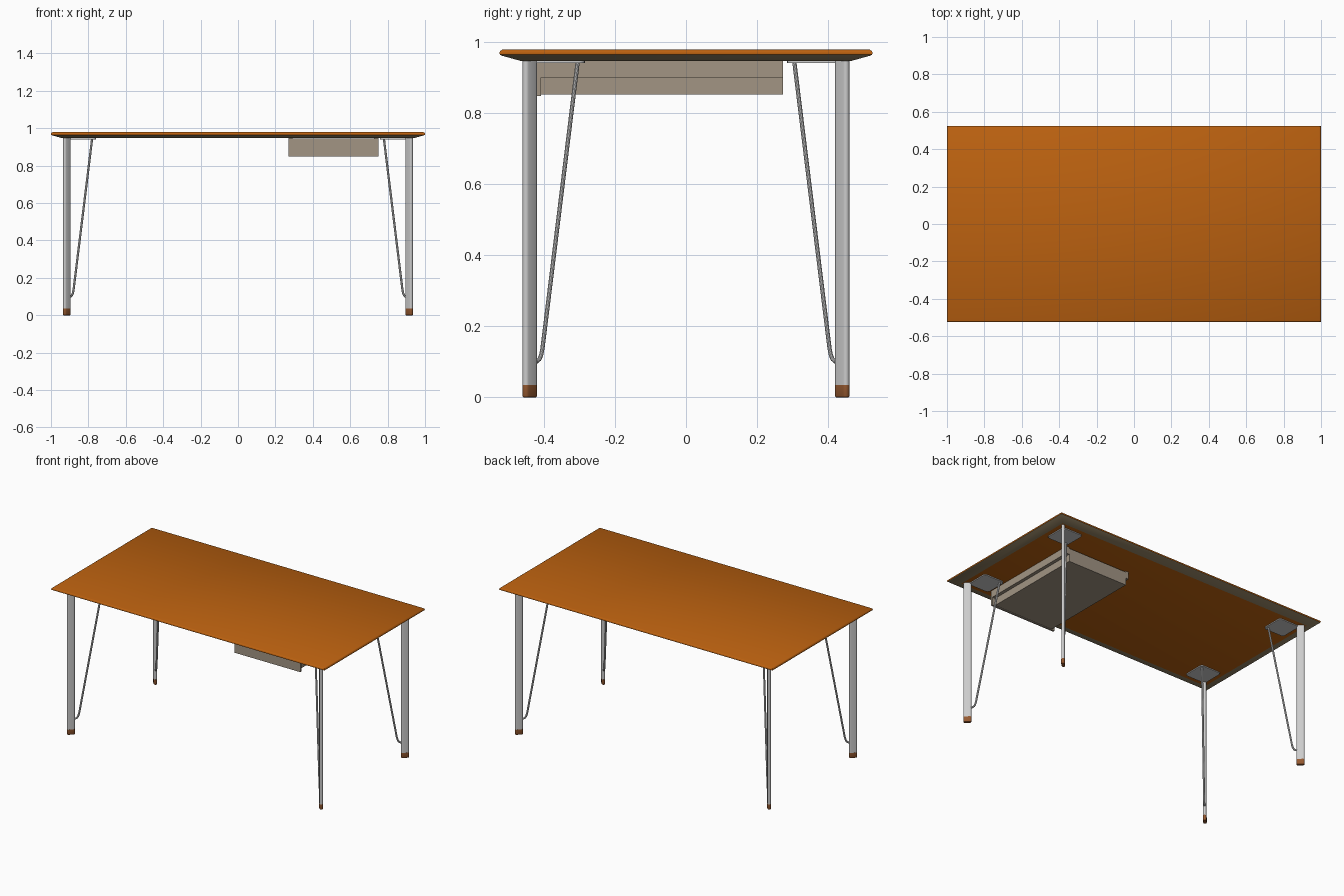
import bpy, bmesh, math

if "Cube" in bpy.data.objects:
    bpy.data.objects.remove(bpy.data.objects["Cube"])

def material(name, rgb):
    m = bpy.data.materials.new(name)
    m.diffuse_color = (*rgb, 1)
    m.use_nodes = True
    m.node_tree.nodes["Principled BSDF"].inputs["Base Color"].default_value = m.diffuse_color
    return m

ORANGE = material("orange_wood", (0.5, 0.12, 0.005))
BEIGE = material("beige", (0.36, 0.30, 0.23))
EDGE = material("edge_band", (0.30, 0.23, 0.13))
BROWN = material("brown_foot", (0.30, 0.10, 0.03))

def loft(name, rings, mats=(), smooth=True):
    """Join equal-length rings of points into a capped solid."""
    bm = bmesh.new()
    rows = [[bm.verts.new(p) for p in r] for r in rings]
    n = len(rows[0])
    for a, b in zip(rows, rows[1:]):
        for i in range(n):
            j = (i + 1) % n
            bm.faces.new((a[i], a[j], b[j], b[i]))
    bm.faces.new(rows[0][::-1])
    bm.faces.new(rows[-1])
    bmesh.ops.recalc_face_normals(bm, faces=bm.faces)
    me = bpy.data.meshes.new(name)
    bm.to_mesh(me)
    bm.free()
    ob = bpy.data.objects.new(name, me)
    bpy.context.collection.objects.link(ob)
    for m in mats:
        me.materials.append(m)
    if smooth:
        finish(ob)
    return ob

def finish(ob):
    bpy.ops.object.select_all(action='DESELECT')
    ob.select_set(True)
    bpy.context.view_layer.objects.active = ob
    bpy.ops.object.shade_smooth_by_angle(angle=math.radians(35))

def mirror4(ob):
    mod = ob.modifiers.new("four_corners", 'MIRROR')
    mod.use_axis = (True, True, False)
    mod.use_mirror_merge = False

def rect(x0, x1, y0, y1, z):
    return [(x0, y0, z), (x1, y0, z), (x1, y1, z), (x0, y1, z)]

def box(name, x0, x1, y0, y1, z0, z1, mat):
    return loft(name, [rect(x0, x1, y0, y1, z) for z in (z0, z1)], [mat], False)

# table top: rounded rim with a long sloped underside
prof = [(0.06, 0.947), (0.006, 0.962), (0.001, 0.965), (0, 0.970),
        (0.002, 0.975), (0.008, 0.979)]
top = loft("table_top", [rect(-1 + d, 1 - d, -0.525 + d, 0.525 - d, z) for d, z in prof],
           [ORANGE, EDGE])
for f in top.data.polygons:
    if -0.999 < f.normal.z < -0.8:
        f.material_index = 1

# legs: thin stadium sections turned to the table's diagonal
LX, LY = 0.915, 0.44

def stadium(z, grow=0.0):
    r, h, pts = 0.010 + grow, 0.014, []
    for i in range(18):
        k = i if i < 9 else i - 1
        a = -math.pi / 2 + math.pi * k / 8
        u = r * math.cos(a) + (h if i < 9 else -h)
        v = r * math.sin(a)
        c = math.sqrt(0.5)
        pts.append((LX + (u - v) * c, LY + (u + v) * c, z))
    return pts

mirror4(loft("legs", [stadium(0.034), stadium(0.948)]))
mirror4(loft("leg_feet", [stadium(0, -0.003), stadium(0.001, -0.001), stadium(0.004, 0.0006),
                          stadium(0.035, 0.0006)], [BROWN]))

# brace rods curving out of the legs up to the plates
path = [(0.012, 0.100), (0.020, 0.101), (0.027, 0.107), (0.032, 0.118),
        (0.036, 0.138), (0.135, 0.944)]
cu = bpy.data.curves.new("brace_rods", 'CURVE')
cu.dimensions = '3D'
cu.bevel_depth = 0.006
cu.bevel_resolution = 3
cu.use_fill_caps = True
sp = cu.splines.new('POLY')
sp.points.add(len(path) - 1)
for p, (u, z) in zip(sp.points, path):
    p.co = (LX - u, LY - u, z, 1)
rod = bpy.data.objects.new("brace_rods", cu)
bpy.context.collection.objects.link(rod)
bpy.ops.object.select_all(action='DESELECT')
rod.select_set(True)
bpy.context.view_layer.objects.active = rod
bpy.ops.object.convert(target='MESH')
rod = bpy.context.view_layer.objects.active
finish(rod)
mirror4(rod)

# mounting plates with rounded corners
def round_square(cx, cy, half, r, z):
    pts = []
    for q in range(4):
        m = math.pi / 4 + q * math.pi / 2
        sx, sy = math.copysign(1, math.cos(m)), math.copysign(1, math.sin(m))
        for i in range(5):
            a = q * math.pi / 2 + i * math.pi / 8
            pts.append((cx + sx * (half - r) + r * math.cos(a),
                        cy + sy * (half - r) + r * math.sin(a), z))
    return pts

mirror4(loft("mounting_plates", [round_square(0.835, 0.36, 0.075, 0.018, z)
                                 for z in (0.941, 0.948)]))

# drawer: front panel, narrower tray and wide hanging rails
X0, X1, Y0, Y1 = 0.27, 0.75, -0.42, 0.273
box("drawer_front", X0, X1, Y0, Y0 + 0.012, 0.848, 0.946, BEIGE)
box("drawer_bottom", X0 + 0.022, X1 - 0.022, Y0 + 0.012, Y1, 0.852, 0.860, BEIGE)
box("drawer_back", X0 + 0.022, X1 - 0.022, Y1 - 0.012, Y1, 0.860, 0.940, BEIGE)
for side, x, s in (("left", X0, 1), ("right", X1, -1)):
    a, b = sorted((x + s * 0.022, x + s * 0.034))
    box(f"drawer_{side}_wall", a, b, Y0 + 0.012, Y1 - 0.012, 0.860, 0.940, BEIGE)
    a, b = sorted((x, x + s * 0.022))
    box(f"drawer_{side}_rail", a, b, Y0 + 0.012, Y1, 0.900, 0.947, BEIGE)
